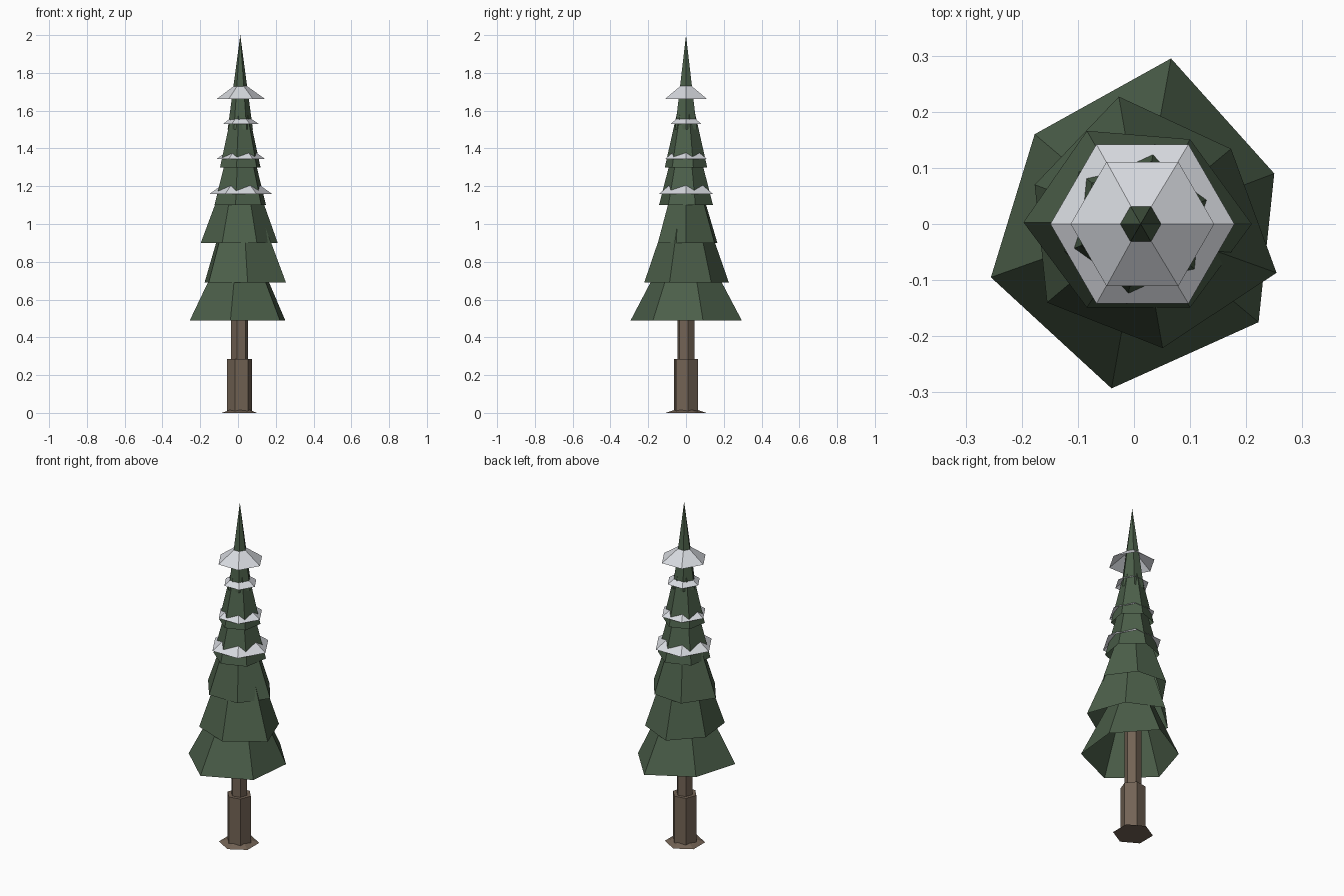
import bpy, math

if "Cube" in bpy.data.objects:
    bpy.data.objects.remove(bpy.data.objects["Cube"])

CX = 0.012  # tree axis


def material(name, rgb):
    m = bpy.data.materials.new(name)
    m.diffuse_color = (*rgb, 1)
    m.use_nodes = True
    m.node_tree.nodes["Principled BSDF"].inputs["Base Color"].default_value = m.diffuse_color
    return m


GREEN = material("needles", (0.072, 0.115, 0.068))
BROWN = material("bark", (0.17, 0.125, 0.09))
WHITE = material("snow_white", (0.68, 0.70, 0.74))


def build(name, verts, faces, mat):
    mesh = bpy.data.meshes.new(name)
    mesh.from_pydata(verts, [], faces)
    mesh.materials.append(mat)
    ob = bpy.data.objects.new(name, mesh)
    bpy.context.collection.objects.link(ob)
    return ob


def hexagon(r, turn=0, cx=CX):
    angles = [math.radians(turn + 60 * i) for i in range(6)]
    return [(cx + r * math.cos(a), r * math.sin(a)) for a in angles]


def cone(name, ring, z, height, mat, capped=False):
    """Six-sided cone shell, open below unless capped."""
    verts = [(x, y, z) for x, y in ring] + [(CX, 0, z + height)]
    faces = [(i, (i + 1) % 6, 6) for i in range(6)]
    if capped:
        faces.append(tuple(reversed(range(6))))
    return build(name, verts, faces, mat)


def prism(name, r, turn, z0, z1, mat):
    ring = hexagon(r, turn, 0.008)
    verts = [(x, y, z) for z in (z0, z1) for x, y in ring]
    faces = [(i, (i + 1) % 6, (i + 1) % 6 + 6, i + 6) for i in range(6)]
    faces += [(5, 4, 3, 2, 1, 0), (6, 7, 8, 9, 10, 11)]
    return build(name, verts, faces, mat)


# Trunk: root flare, thick base, thin upper stem
cone("root_flare", hexagon(0.108, 30, 0.007), 0, 0.035, BROWN, True)
prism("trunk_base", 0.068, 10, 0, 0.285, BROWN)
prism("trunk_stem", 0.046, 12, 0.28, 0.9, BROWN)

# Branch tiers: the lower ones are uneven, the upper ones regular
tiers = [
    ([(0.25, 0.09), (0.066, 0.295), (-0.177, 0.16),
      (-0.255, -0.095), (-0.04, -0.293), (0.222, -0.175)], 0.49, 0.56),
    ([(0.254, -0.087), (0.173, 0.134), (-0.027, 0.227),
      (-0.177, 0.07), (-0.155, -0.14), (0.051, -0.221)], 0.69, 0.65),
    ([(0.21, 0), (0.1, 0.151), (-0.084, 0.166),
      (-0.197, 0.003), (-0.084, -0.149), (0.1, -0.149)], 0.90, 0.56),
    (hexagon(0.145, 20), 1.10, 0.56),
    (hexagon(0.114, 20), 1.30, 0.50),
    (hexagon(0.067), 1.50, 0.50),
]
for n, (ring, z, h) in enumerate(tiers, 1):
    cone(f"branch_tier_{n}", ring, z, h, GREEN)

# Snow caps: shallow cones pierced by the tiers
for n, (r, z) in enumerate([(0.164, 1.16), (0.127, 1.345),
                            (0.094, 1.53), (0.128, 1.662)], 1):
    cone(f"snow_cap_{n}", hexagon(r, 0, 0.015), z, r * 0.73, WHITE)
